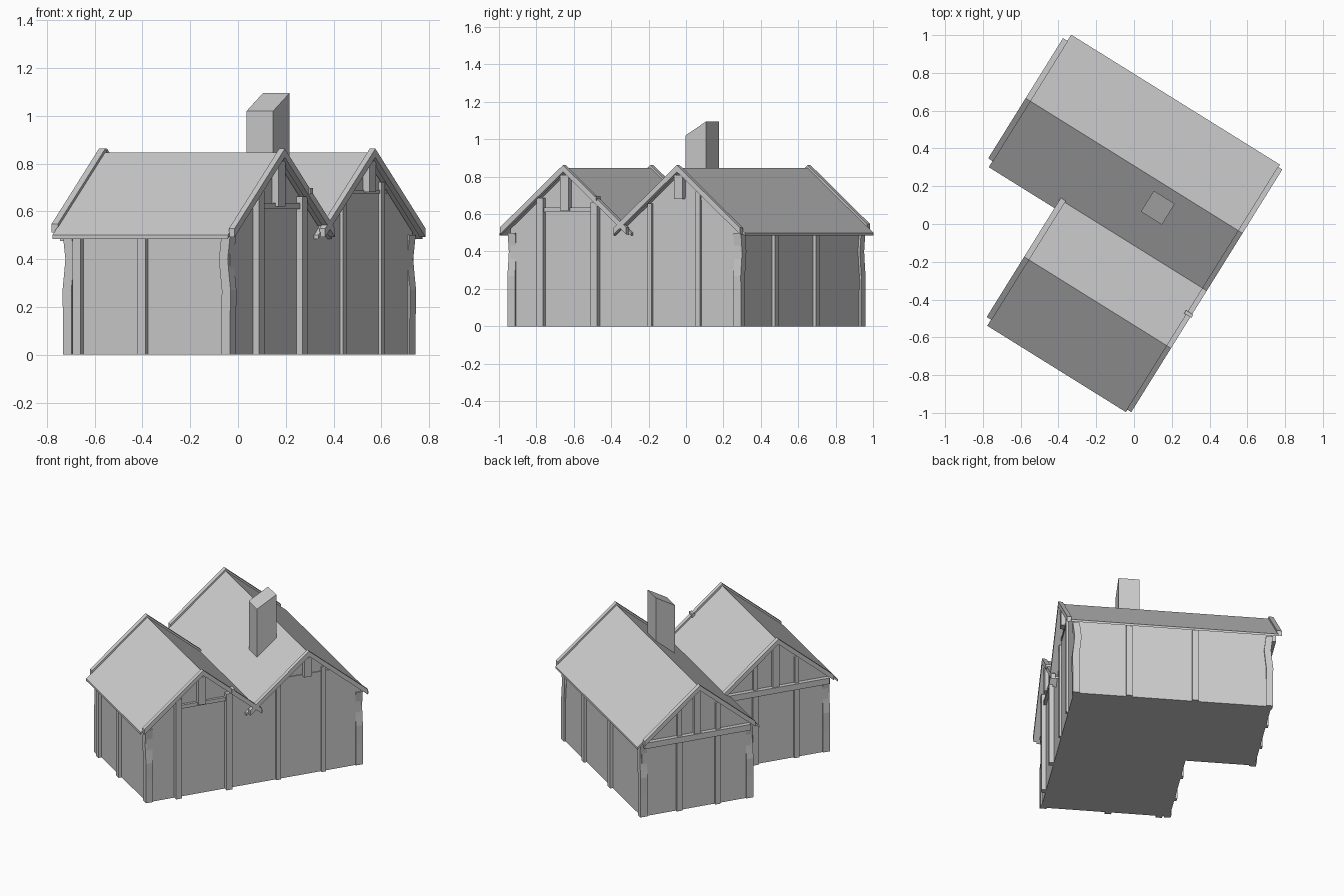
import bpy, bmesh, math

if "Cube" in bpy.data.objects:
    bpy.data.objects.remove(bpy.data.objects["Cube"])

# Everything is laid out in local (u, v, z): u along the ridges, v across, then turned in plan
TURN = math.radians(-31.9)
BIG, SMALL = 0.262, -0.455       # ridge positions across
SLOPE, RIDGE = 0.84, 0.847
U_R, U_BIG, U_SM = 0.468, -0.775, -0.34   # gable wall planes
V_F, V_B, V_I = -0.815, 0.63, -0.11       # side wall planes
VALLEY = (BIG + SMALL) / 2


def make(name, verts, faces, weld=False):
    me = bpy.data.meshes.new(name)
    me.from_pydata(verts, [], faces)
    bm = bmesh.new()
    bm.from_mesh(me)
    if weld:
        bmesh.ops.remove_doubles(bm, verts=bm.verts, dist=0.0005)
    bmesh.ops.recalc_face_normals(bm, faces=bm.faces)
    bm.to_mesh(me)
    bm.free()
    ob = bpy.data.objects.new(name, me)
    ob.rotation_euler.z = TURN
    bpy.context.collection.objects.link(ob)
    return ob


def prism(name, prof, u0, u1):
    n = len(prof)
    verts = [(u, v, z) for u in (u0, u1) for v, z in prof]
    faces = [tuple(range(n)), tuple(range(n, 2 * n))]
    faces += [(i, (i + 1) % n, n + (i + 1) % n, n + i) for i in range(n)]
    return make(name, verts, faces)


def box(name, u0, u1, v0, v1, z0, z1):
    return prism(name, [(v0, z0), (v1, z0), (v1, z1), (v0, z1)], u0, u1)


def chevron(ridge, top, half, thick):
    e = top - SLOPE * half
    return [(ridge - half, e), (ridge, top), (ridge + half, e),
            (ridge + half, e - thick), (ridge, top - thick), (ridge - half, e - thick)]


def wavy_post(name, u, v, su, sv, h=0.5):
    # Corner post from a crooked trunk: stacked sections that sway along the side wall
    verts, faces = [], []
    rows = [(0, 0.0), (0.15, 0.0), (0.27, 0.002), (0.34, -0.006), (0.40, -0.012), (h, 0.0)]
    for z, d in rows:
        a, b = u + su * (0.008 + d), v + sv * 0.012
        c, e = u - su * (0.035 - d), v - sv * 0.035
        verts += [(a, b, z), (c, b, z), (c, e, z), (a, e, z)]
    for r in range(len(rows) - 1):
        for i in range(4):
            j = (i + 1) % 4
            faces.append((4 * r + i, 4 * r + j, 4 * r + 4 + j, 4 * r + 4 + i))
    k = 4 * (len(rows) - 1)
    faces += [(0, 1, 2, 3), (k, k + 1, k + 2, k + 3)]
    return make(name, verts, faces)


def under(v):
    # Height of the roof underside at v
    return RIDGE - 0.025 - SLOPE * min(abs(v - BIG), abs(v - SMALL))


def gable(u, outline):
    return [(u, v, z) for v, z in outline]


def side(v, u0, u1):
    t = under(v)
    return [(u0, v, 0), (u1, v, 0), (u1, v, t), (u0, v, t)]


def top(*vs):
    return [(v, under(v)) for v in vs]


# Plaster walls and L-shaped floor
panels = [
    gable(U_R, [(V_B, 0)] + top(V_B, BIG, VALLEY, SMALL, V_F) + [(V_F, 0)]),
    gable(U_BIG, [(V_I, 0)] + top(V_I, VALLEY, BIG, V_B) + [(V_B, 0)]),
    gable(U_SM, [(V_F, 0)] + top(V_F, SMALL, VALLEY, V_I) + [(V_I, 0)]),
    side(V_F, U_SM, U_R), side(V_B, U_R, U_BIG), side(V_I, U_BIG, U_SM),
    [(U_R, V_F, 0), (U_SM, V_F, 0), (U_SM, V_I, 0), (U_BIG, V_I, 0),
     (U_BIG, V_B, 0), (U_R, V_B, 0)]]
verts, faces = [], []
for p in panels:
    faces.append(tuple(range(len(verts), len(verts) + len(p))))
    verts += p
make("walls_and_floor", verts, faces, weld=True)

# Roofs with barge boards on both ends
for nm, ridge, u0 in (("big", BIG, -0.812), ("small", SMALL, -0.375)):
    prism(nm + "_roof", chevron(ridge, RIDGE, 0.413, 0.015), u0, 0.49)
    prism(nm + "_right_barge", chevron(ridge, 0.862, 0.398, 0.036), 0.486, 0.514)
    prism(nm + "_left_barge", chevron(ridge, 0.862, 0.375, 0.036), u0 - 0.027, u0 + 0.004)

# Chimney with a slanted top
prism("chimney", [(0.075, 0.66), (0.205, 0.76), (0.205, 1.095), (0.075, 1.02)], -0.004, 0.127)

# Crooked corner posts
for i, (u, v, su, sv) in enumerate([(U_R, V_F, 1, -1), (U_R, V_B, 1, 1), (U_BIG, V_B, -1, 1),
                                    (U_BIG, V_I, -1, -1), (U_SM, V_F, -1, -1)]):
    wavy_post(f"corner_post_{i}", u, v, su, sv)

# Posts, king posts and tie beams of the right-hand double gable
for i, (v, d, w) in enumerate([(-0.612, 0.03, 0.02), (-0.27, 0.03, 0.02),
                               (0.07, 0.014, 0.014), (0.375, 0.014, 0.014)]):
    box(f"gable_post_{i}", U_R - 0.01, U_R + d, v - w, v + w, 0, under(v) - 0.005)
for nm, v, z in (("small", SMALL, 0.62), ("big", BIG, 0.68)):
    box(nm + "_king_post", U_R - 0.01, 0.5, v - 0.026, v + 0.026, z, 0.81)
box("small_tie_beam", U_R - 0.01, 0.485, -0.625, -0.26, 0.61, 0.635)
box("big_tie_beam", U_R - 0.01, 0.474, 0.1, 0.42, 0.675, 0.69)
box("purlin_end", 0.475, 0.52, -0.262, -0.242, 0.672, 0.698)

# Posts along the front and back long walls
for i, u in enumerate((-0.275, 0.045)):
    box(f"front_post_{i}", u - 0.02, u + 0.02, V_F - 0.022, V_F + 0.01, 0, 0.5)
for i, u in enumerate((0.12, -0.295)):
    box(f"back_post_{i}", u - 0.02, u + 0.02, V_B - 0.01, V_B + 0.018, 0, 0.5)

# Left gables: tie beam, wall posts and struts above the beam
for nm, u, ridge, posts in (("big", U_BIG, BIG, (0.38, 0.12)),
                            ("small", U_SM, SMALL, (-0.60, -0.32))):
    lo, hi = ridge - 0.36, min(ridge + 0.36, V_B)
    box(nm + "_left_tie", u - 0.03, u + 0.01, lo, hi, 0.475, 0.515)
    for i, v in enumerate(posts):
        box(f"{nm}_left_post_{i}", u - 0.015, u + 0.01, v - 0.018, v + 0.018, 0, 0.48)
        box(f"{nm}_left_strut_{i}", u - 0.015, u + 0.01, v - 0.015, v + 0.015, 0.51, under(v) - 0.005)
    box(nm + "_left_king", u - 0.025, u + 0.01, ridge - 0.022, ridge + 0.022, 0.51, 0.815)
